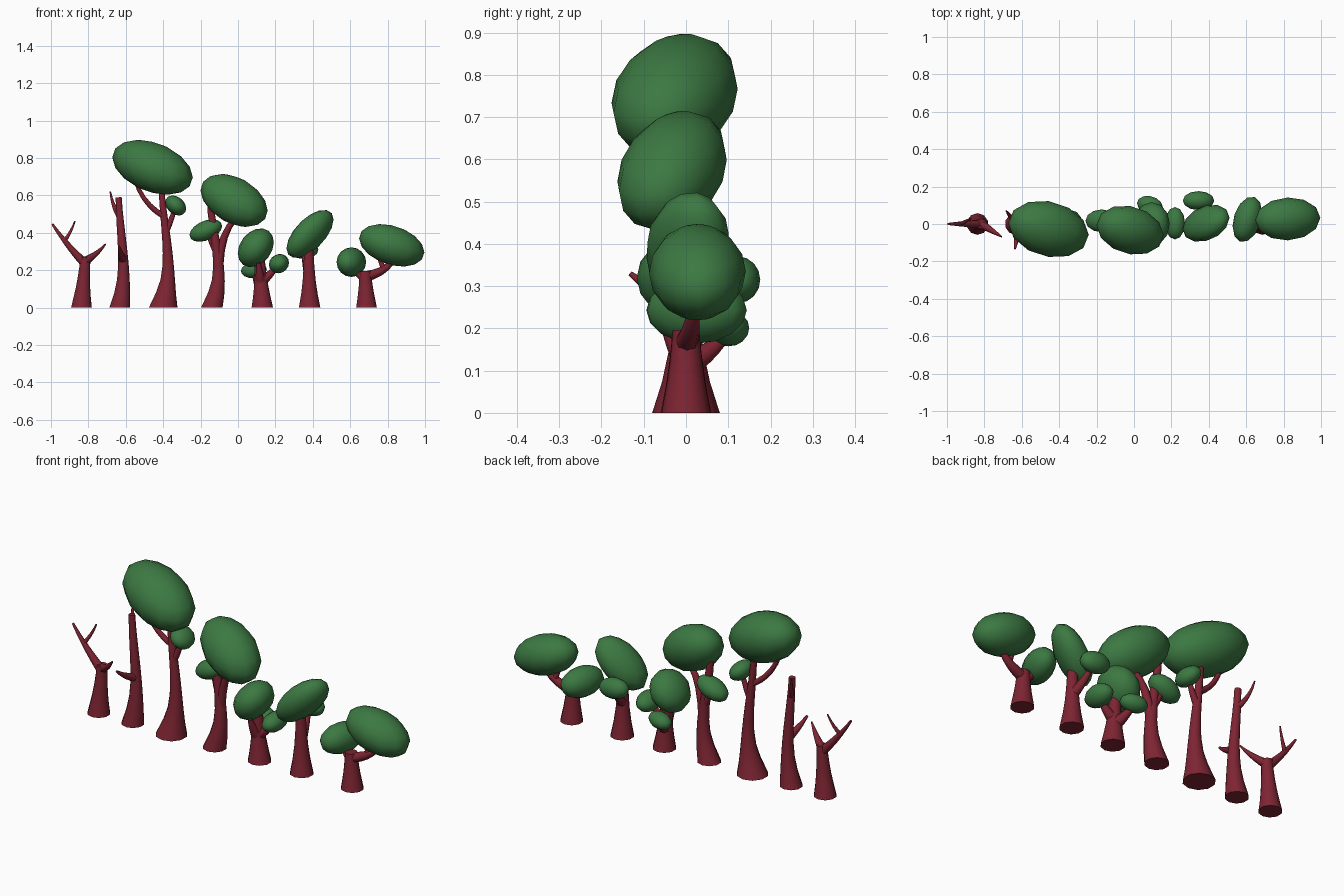
import bpy, bmesh, math
from mathutils import Vector, Matrix

if "Cube" in bpy.data.objects:
    bpy.data.objects.remove(bpy.data.objects["Cube"])


def material(name, rgb):
    m = bpy.data.materials.new(name)
    m.diffuse_color = (*rgb, 1)
    m.use_nodes = True
    m.node_tree.nodes["Principled BSDF"].inputs["Base Color"].default_value = m.diffuse_color
    return m


BARK = material("dark_red_bark", (0.205, 0.018, 0.032))
LEAF = material("green_foliage", (0.045, 0.19, 0.055))


def finish(name, bm, mat):
    bmesh.ops.recalc_face_normals(bm, faces=bm.faces)
    for f in bm.faces:
        f.smooth = len(f.verts) < 5
    me = bpy.data.meshes.new(name)
    bm.to_mesh(me)
    bm.free()
    me.materials.append(mat)
    bpy.context.collection.objects.link(bpy.data.objects.new(name, me))


def tube(name, axis, radius, steps, sides=10):
    """Capped tube along axis(t) with thickness radius(t)."""
    bm = bmesh.new()
    rings = []
    u = Vector((0.6, 0.8, 0.1))
    for i in range(steps + 1):
        t = i / steps
        p = axis(t)
        d = (axis(min(t + .05, 1)) - axis(max(t - .05, 0))).normalized()
        if p.z < 0.001:
            d = Vector((0, 0, 1))
        u = (u - d * u.dot(d)).normalized()
        v = d.cross(u)
        rings.append([bm.verts.new(p + radius(t) * (u * math.cos(a) + v * math.sin(a)))
                      for a in (math.tau * k / sides for k in range(sides))])
    for a, b in zip(rings, rings[1:]):
        for k in range(sides):
            n = (k + 1) % sides
            bm.faces.new((a[k], a[n], b[n], b[k]))
    bm.faces.new(rings[0])
    bm.faces.new(rings[-1])
    finish(name, bm, BARK)
    return axis, radius


def trunk(name, x, top_x, height, foot=.058, bulge=0.0):
    """Flared foot narrowing to a slender stem that sways sideways."""
    def axis(t):
        sway = bulge * abs(math.sin(math.pi * t ** .65)) ** 1.5
        return Vector((x + (top_x - x) * t + sway, 0, height * t))

    def radius(t):
        z = height * t
        return (foot - .034) * math.exp(-(z / .11) ** 1.2) + .034 * (1 - .85 * z)
    return tube(name + "_trunk", axis, radius, max(5, round(height * 14)))


def branch(name, parent, t0, tip, rise=.4, end=.011):
    """Curved limb leaving its parent at t0; a high rise climbs first, then spreads."""
    a, r0, c = parent[0](t0), parent[1](t0) * .85, Vector(tip)
    d = c - a
    b = a + Vector((d.x * (1 - rise), d.y * (1 - rise), d.z * rise))
    return tube(name + "_branch",
                lambda t: a * (1 - t) ** 2 + b * 2 * t * (1 - t) + c * t * t,
                lambda t: r0 + (end - r0) * t, 5, 8)


def canopy(name, centre, half, rxy=0.0, rxz=0.0, ryz=0.0):
    """Tilted ellipsoid given by its half extents and its slants in each plane."""
    a, b, c = (h * 1.015 for h in half)
    s = math.sqrt(1 - rxy * rxy)
    q = (ryz - rxy * rxz) / s
    w = math.sqrt(1 - rxz * rxz - q * q)
    L = Matrix(((a, 0, 0), (b * rxy, b * s, 0), (c * rxz, c * q, c * w)))
    bm = bmesh.new()
    bmesh.ops.create_uvsphere(bm, u_segments=12, v_segments=8, radius=1)
    for v in bm.verts:
        v.co = L @ v.co + Vector(centre)
    finish(name, bm, LEAF)


# bare forked tree
t = trunk("bare_forked", -.837, -.815, .27)
left = branch("bare_forked_left", t, .87, (-.993, 0, .447), .45, .006)
branch("bare_forked_twig", left, .6, (-.872, .03, .462), .4, .004)
branch("bare_forked_right", t, .92, (-.708, -.068, .34), .4, .004)

# bare tall tree
t = trunk("bare_tall", -.632, -.638, .59, bulge=.022)
branch("bare_tall_upper", t, .83, (-.683, .07, .62), .3, .004)
branch("bare_tall_lower", t, .43, (-.637, -.132, .33), .4, .006)

# tallest tree
t = trunk("tallest", -.4, -.41, .66, .08, .03)
branch("tallest_left", t, .74, (-.55, -.02, .68), .3)
branch("tallest_right", t, .62, (-.335, 0, .54))
canopy("tallest_crown", (-.457, -.027, .75), (.212, .15, .145), -.2, -.36, .18)
canopy("tallest_side_tuft", (-.333, 0, .546), (.055, .072, .053), 0, -.3)

# twin stem tree
t = trunk("twin_stem", -.14, -.15, .58, .06, .04)
branch("twin_stem_right", t, .38, (.03, -.035, .5), .85)
branch("twin_stem_left", t, .52, (-.16, .015, .4))
canopy("twin_stem_crown", (-.021, -.033, .573), (.177, .13, .14), -.2, -.38, .25)
canopy("twin_stem_side_tuft", (-.172, .017, .412), (.086, .06, .059), 0, .4)

# small bushy tree
t = trunk("bushy", .13, .115, .28, .06)
branch("bushy_right", t, .5, (.21, 0, .225))
branch("bushy_back", t, .4, (.085, .1, .19))
branch("bushy_front", t, .45, (.11, -.055, .24))
canopy("bushy_crown", (.095, 0, .32), (.095, .115, .102), 0, .28)
canopy("bushy_right_tuft", (.219, .004, .235), (.053, .085, .051), 0, .1)
canopy("bushy_back_tuft", (.085, .1, .2), (.068, .05, .042), -.2, .1)

# leaning crown tree
t = trunk("leaning", .383, .377, .36, .06)
branch("leaning_back", t, .5, (.35, .11, .3))
canopy("leaning_crown", (.385, .004, .394), (.124, .098, .127), .3, .6, .1)
canopy("leaning_back_tuft", (.345, .125, .315), (.083, .05, .054), 0, -.1)

# low wide tree
t = trunk("low_wide", .687, .68, .195)
right = branch("low_wide_right", t, .85, (.84, .02, .27), .25)
branch("low_wide_twig", right, .5, (.75, .01, .27), .5, .007)
branch("low_wide_left", t, .8, (.61, .02, .22))
canopy("low_wide_crown", (.822, .027, .333), (.172, .113, .112), .05, -.33)
canopy("low_wide_left_tuft", (.606, .025, .243), (.078, .12, .078), .3)
